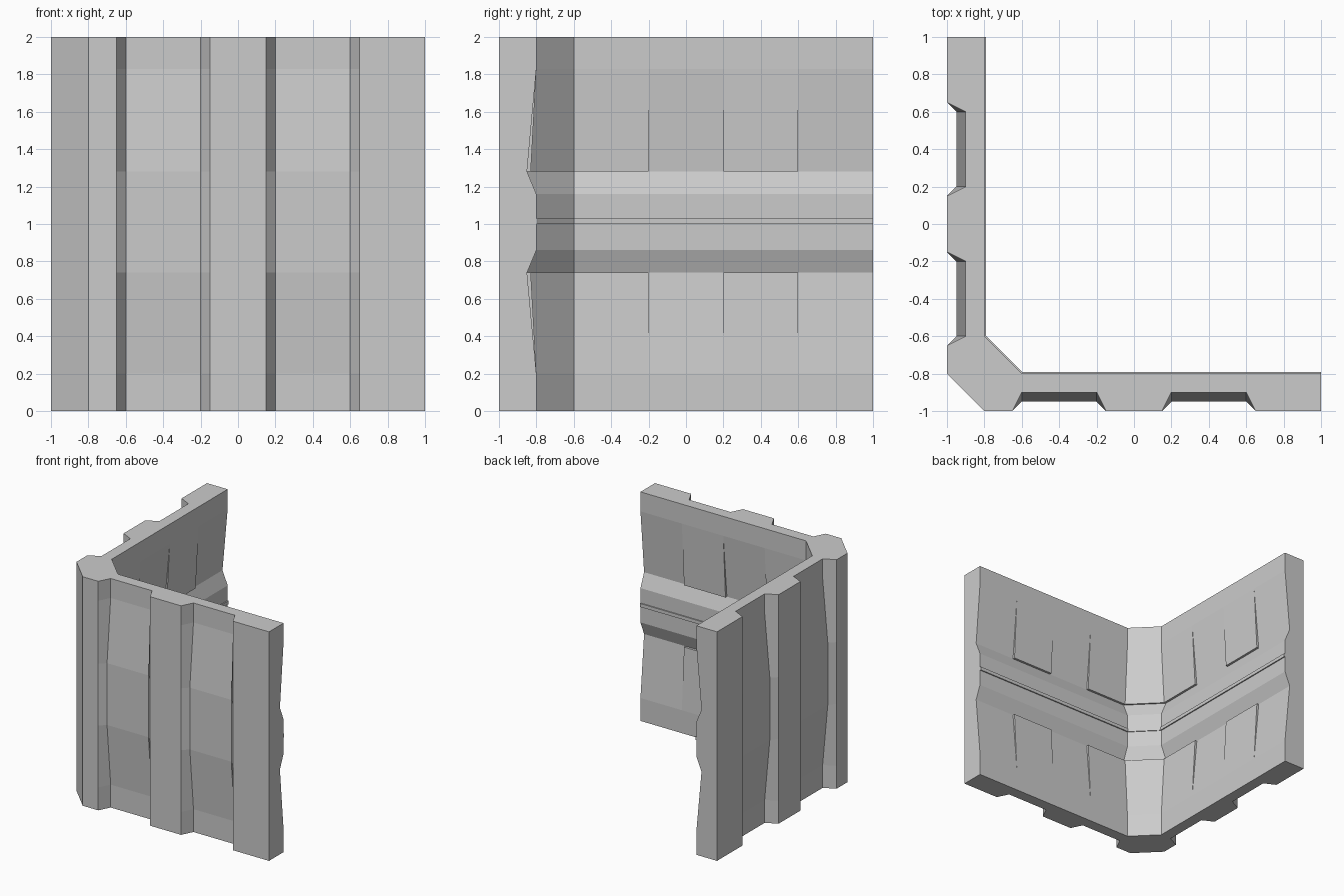
import bpy, bmesh

if "Cube" in bpy.data.objects:
    bpy.data.objects.remove(bpy.data.objects["Cube"])


def swap(pts):
    """Reflect a plan across the x = y diagonal, reversing its order."""
    return [(y, x) for x, y in reversed(pts)]


def loft(name, rings):
    """Join stacked plan outlines [(z, points)] into one closed solid."""
    bm = bmesh.new()
    rows = [[bm.verts.new((x, y, z)) for x, y in pts] for z, pts in rings]
    n = len(rows[0])
    for a, b in zip(rows, rows[1:]):
        for k in range(n):
            j = (k + 1) % n
            bm.faces.new((a[k], a[j], b[j], b[k]))
    bm.faces.new(rows[0][::-1])
    bm.faces.new(rows[-1])
    bmesh.ops.recalc_face_normals(bm, faces=bm.faces[:])
    mesh = bpy.data.meshes.new(name)
    bm.to_mesh(mesh)
    bm.free()
    obj = bpy.data.objects.new(name, mesh)
    bpy.context.collection.objects.link(obj)
    return obj


def wall_plan(floor, inner):
    """L-shaped plan: outer grooves reach y = floor, inner face is y = inner."""
    front = [(-0.8, -1)]
    for x in (-0.65, 0.15):
        front += [(x, -1), (x + 0.05, floor), (x + 0.45, floor), (x + 0.5, -1)]
    front.append((1, -1))
    inside = [(1, inner), (-0.6, inner)]
    return swap(front) + front + inside + swap(inside)


# Corner wall: (height, groove floor, inner face)
levels = [
    (0, -0.9, -0.8), (0.2, -0.9, -0.8), (0.74, -0.95, -0.85),
    (0.86, -0.95, -0.8), (1.0, -0.95, -0.8), (1.0, -0.95, -0.79),
    (1.03, -0.95, -0.79), (1.03, -0.95, -0.8), (1.16, -0.95, -0.8),
    (1.28, -0.95, -0.85), (1.83, -0.9, -0.8), (2, -0.9, -0.8),
]
loft("corner_wall", [(z, wall_plan(f, i)) for z, f, i in levels])


def corner_panel(face):
    """Panel wrapping the inner corner chamfer."""
    back = [(-0.6, -0.87), (-0.2, -0.87)]
    front = [(-0.2, face), (-0.6, face)]
    return swap(back) + back + front + swap(front)


def flat_panel(face):
    return [(0.2, -0.87), (0.6, -0.87), (0.6, face), (0.2, face)]


# Tapered raised panels on the inner face, above and below the strip
for row, z_thick, z_thin in (("upper", 1.28, 1.83), ("lower", 0.74, 0.2)):
    def wedge(name, plan):
        loft(name, sorted([(z_thick, plan(-0.83)), (z_thin, plan(-0.8))]))
    wedge(row + "_corner_panel", corner_panel)
    wedge(row + "_front_panel", flat_panel)
    wedge(row + "_side_panel", lambda f: swap(flat_panel(f)))
